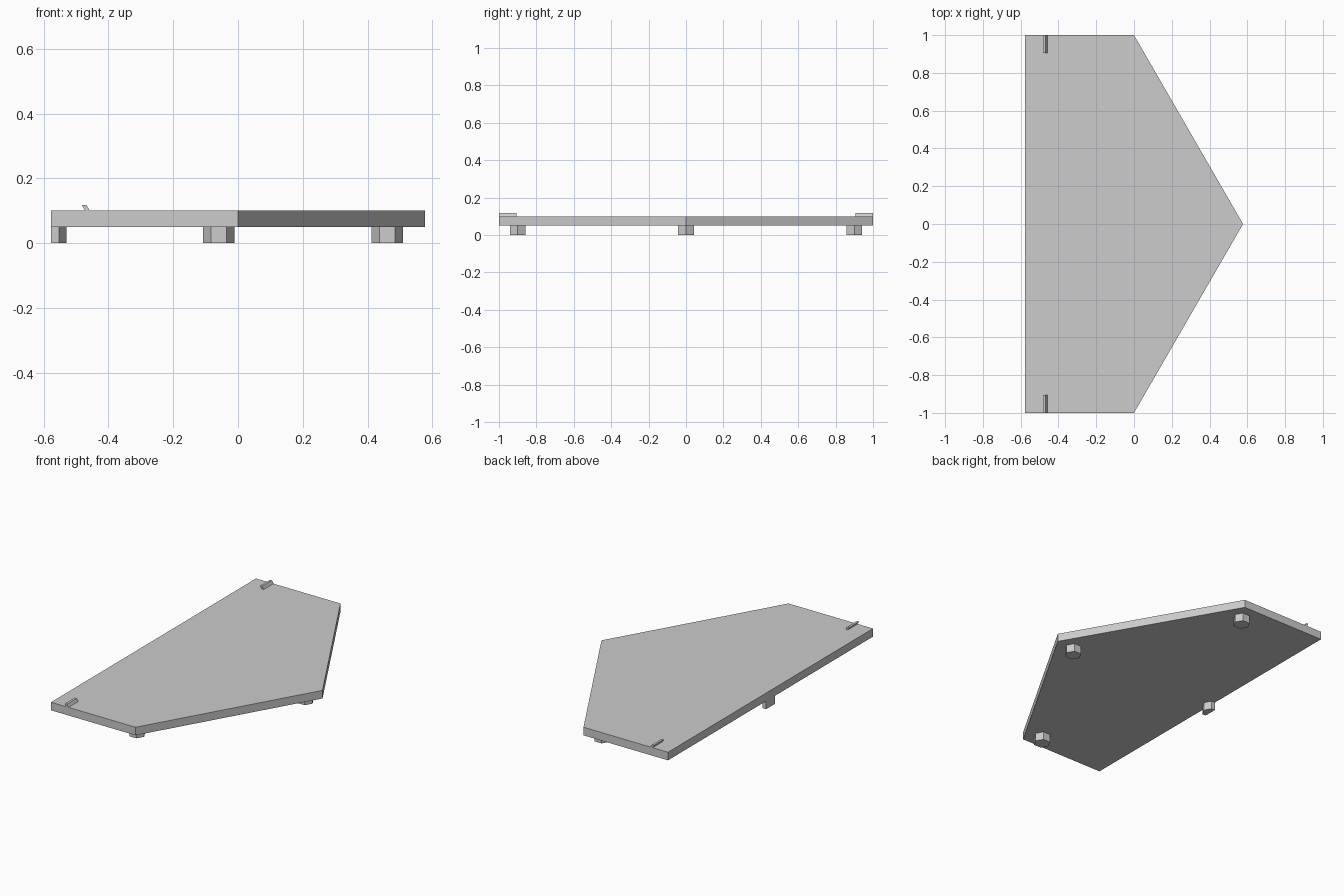
import bpy, bmesh, math
from mathutils import Vector

if "Cube" in bpy.data.objects:
    bpy.data.objects.remove(bpy.data.objects["Cube"], do_unlink=True)

grey = bpy.data.materials.new("light_grey")
grey.use_nodes = True
colour = (0.604, 0.604, 0.604, 1)
grey.diffuse_color = colour
grey.node_tree.nodes["Principled BSDF"].inputs["Base Color"].default_value = colour

EDGE = 1 / math.sqrt(3)      # half width of the board
BOTTOM, TOP = 0.05, 0.10     # underside and upper face of the board


def prism(name, profile, direction):
    """Extrude a closed 3D profile along a direction."""
    bm = bmesh.new()
    face = bm.faces.new([bm.verts.new(p) for p in profile])
    out = bmesh.ops.extrude_face_region(bm, geom=[face])
    moved = [v for v in out["geom"] if isinstance(v, bmesh.types.BMVert)]
    bmesh.ops.translate(bm, verts=moved, vec=Vector(direction))
    bmesh.ops.recalc_face_normals(bm, faces=bm.faces)
    mesh = bpy.data.meshes.new(name)
    bm.to_mesh(mesh)
    bm.free()
    mesh.materials.append(grey)
    obj = bpy.data.objects.new(name, mesh)
    bpy.context.collection.objects.link(obj)
    return obj


def foot(name, cx, cy, radius=0.0485):
    """Hexagonal foot, trimmed where it would pass the straight back edge."""
    points = []
    for i in range(6):
        a = math.radians(60 * i)
        points.append((cx + radius * math.cos(a), cy + radius * math.sin(a), 0))
    if cx <= -EDGE:
        h = radius * math.sin(math.radians(60))
        points = [(cx, cy - h, 0), points[5], points[0], points[1], (cx, cy + h, 0)]
    return prism(name, points, (0, 0, BOTTOM))


# Five-sided board
outline = [(-EDGE, -1), (0, -1), (EDGE, 0), (0, 1), (-EDGE, 1)]
prism("board", [(x, y, BOTTOM) for x, y in outline], (0, 0, TOP - BOTTOM))

# Feet at the three corners and the middle of the long edge
foot("apex_foot", 0.461, 0)
foot("front_foot", -0.059, -0.9)
foot("back_foot", -0.059, 0.9)
foot("long_edge_half_foot", -EDGE, 0)

# Slanted ridges on the upper face, flush with both short edges
ridge = [(-0.472, TOP), (-0.458, TOP), (-0.468, 0.1175), (-0.482, 0.1175)]
for name, side in (("front_ridge", -1), ("back_ridge", 1)):
    prism(name, [(x, side, z) for x, z in ridge], (0, -side * 0.095, 0))
